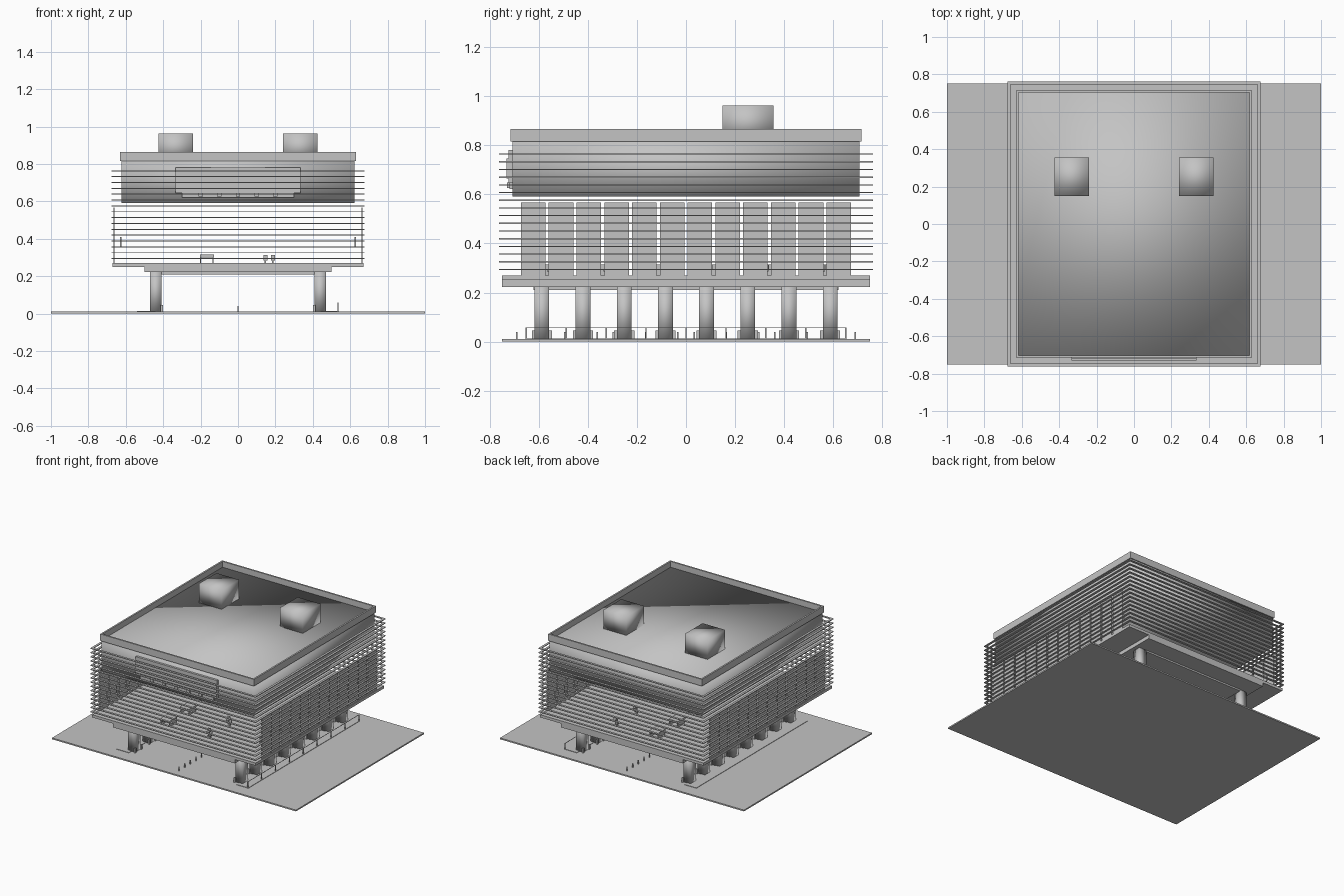
import bpy
import bmesh
from mathutils import Matrix, Vector

cube = bpy.data.objects.get("Cube")
if cube:
    bpy.data.objects.remove(cube)

COLOUR = (0.55, 0.55, 0.55, 1)
grey = bpy.data.materials.new("plain_grey")
grey.use_nodes = True
grey.diffuse_color = COLOUR
grey.node_tree.nodes["Principled BSDF"].inputs["Base Color"].default_value = COLOUR


def make(name, boxes, smooth=False):
    """One object from boxes given as (x0, x1, y0, y1, z0, z1)."""
    bm = bmesh.new()
    for x0, x1, y0, y1, z0, z1 in boxes:
        centre = Vector((x0 + x1, y0 + y1, z0 + z1)) / 2
        size = Matrix.Diagonal((x1 - x0, y1 - y0, z1 - z0, 1))
        bmesh.ops.create_cube(bm, size=1, matrix=Matrix.Translation(centre) @ size)
    mesh = bpy.data.meshes.new(name)
    bm.to_mesh(mesh)
    bm.free()
    mesh.materials.append(grey)
    for face in mesh.polygons:
        face.use_smooth = smooth
    obj = bpy.data.objects.new(name, mesh)
    bpy.context.collection.objects.link(obj)
    return obj


def block(x, y, z0, z1):
    """Box centred on the origin in plan."""
    return (-x, x, -y, y, z0, z1)


def at(x, y, w, d, z0, z1):
    """Box of width w and depth d centred at x, y."""
    return (x - w / 2, x + w / 2, y - d / 2, y + d / 2, z0, z1)


def ring(x, y, wall, z0, z1):
    """Rectangular frame made of four bars."""
    bars = []
    for s in (-1, 1):
        bars.append(at(s * (x - wall / 2), 0, wall, 2 * y, z0, z1))
        bars.append(at(0, s * (y - wall / 2), 2 * (x - wall), wall, z0, z1))
    return bars


def row(count, reach):
    """Evenly spaced positions from -reach to reach."""
    return [-reach + 2 * reach * i / (count - 1) for i in range(count)]


SIDES = (-1, 1)

# Ground and supporting columns
make("ground", [block(1, 0.75, 0, 0.01)])
make("columns", [at(s * 0.44, y, 0.06, 0.06, 0.01, 0.225)
                 for s in SIDES for y in row(8, 0.587)], True)

# Stepped floor slab
make("floor_slab", [block(0.67, 0.75, 0.25, 0.27)])
make("floor_beam", [block(0.5, 0.75, 0.222, 0.25)])
make("floor_soffit", [block(0.41, 0.62, 0.21, 0.222)])

# Open hall: side panels and wall brackets
make("side_panels", [at(s * 0.663, y, 0.005, 0.1, 0.27, 0.567)
                     for s in SIDES for y in row(12, 0.622)])
make("wall_brackets", [at(s * 0.627, y, 0.006, 0.04, 0.36, 0.41)
                       for s in SIDES for y in row(12, 0.622)])

# Horizontal louvres wrapping the building
louvres = []
for i in range(16):
    z = 0.294 + i * 0.0313
    louvres += ring(0.677, 0.762, 0.016, z - 0.0025, z + 0.0025)
make("louvres", louvres)

# Upper storey, parapet and roof plant
make("upper_storey", [block(0.623, 0.706, 0.59, 0.822)], True)
make("parapet", ring(0.63, 0.714, 0.012, 0.815, 0.865))
make("roof_units", [at(s * 0.333, 0.253, 0.186, 0.207, 0.82, 0.962)
                    for s in SIDES], True)

# Front screen: bulging plate with tabs along its lower edge
make("front_screen", [(-0.333, 0.333, -0.722, -0.706, 0.645, 0.78),
                      (-0.333, 0.333, -0.73, -0.722, 0.665, 0.745),
                      (-0.3, 0.3, -0.718, -0.706, 0.622, 0.645)])
make("screen_tabs", [at(x, -0.722, 0.024, 0.012, 0.625, 0.647)
                     for x in row(5, 0.2)])

# Hall furniture: desks on one side, seats on the other
desks, seats = [], []
for y in row(6, 0.575):
    desks.append(at(-0.167, y, 0.075, 0.09, 0.3, 0.315))
    desks += [at(-0.167 + s * 0.033, y, 0.006, 0.08, 0.27, 0.3) for s in SIDES]
    for dx, dy in ((-0.02, 0.02), (0.02, -0.02)):
        seats.append(at(0.167 + dx, y + dy, 0.022, 0.022, 0.285, 0.292))
        seats.append(at(0.167 + dx, y + dy, 0.008, 0.008, 0.27, 0.285))
        seats.append(at(0.167 + dx, y + dy + 0.01, 0.022, 0.004, 0.292, 0.312))
make("desks", desks)
make("seats", seats)

# Street fittings: centre bollards, side rail, benches by the columns
make("bollards", [at(0, y, 0.006, 0.006, 0.01, 0.04) for y in row(22, 0.69)])
make("side_rail", [at(0.535, y, 0.005, 0.005, 0.01, 0.058) for y in row(9, 0.65)]
     + [at(0.535, 0, 0.003, 1.3, 0.055, 0.058)])
make("benches", [at(s * 0.408, y + d * 0.035, 0.012, 0.012, 0.01, 0.045)
                 for s in SIDES for y in row(8, 0.587) for d in SIDES])
make("kerb", [at(s * 0.49, 0, 0.1, 1.3, 0.01, 0.013) for s in SIDES])
